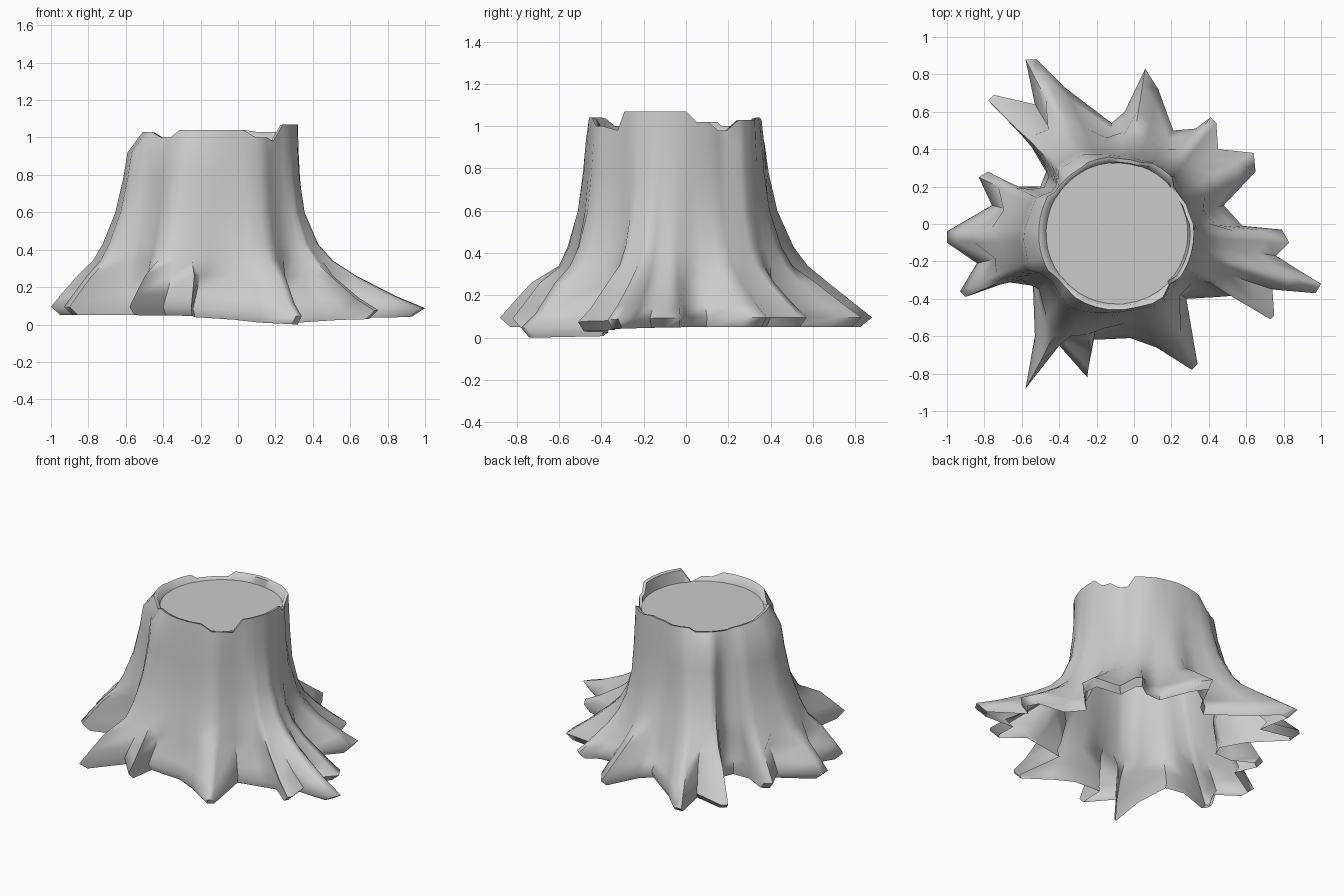
import bpy, bmesh, math
from mathutils import Vector

if "Cube" in bpy.data.objects:
    bpy.data.objects.remove(bpy.data.objects["Cube"])

C = Vector((-0.09, -0.05))   # trunk axis
R_TOP = 0.395

# Root outline on the ground, counter-clockwise from the right
OUTLINE = [(1.0, -.32), (.87, -.24), (.76, -.17), (.83, -.10), (.79, -.03), (.58, -.01), (.48, .10),
           (.65, .28), (.64, .38), (.45, .40), (.44, .54), (.41, .57), (.33, .51), (.21, .50),
           (.13, .72), (.06, .83), (-.05, .60), (-.12, .54), (-.37, .73), (-.52, .88), (-.58, .88),
           (-.53, .64), (-.75, .69), (-.78, .66), (-.57, .45), (-.47, .28), (-.50, .20), (-.63, .20),
           (-.78, .28), (-.83, .25), (-.76, .10), (-1.0, -.04), (-1.0, -.10), (-.84, -.21),
           (-.93, -.36), (-.90, -.39), (-.68, -.31), (-.54, -.33), (-.53, -.60), (-.58, -.88),
           (-.40, -.65), (-.25, -.82), (-.24, -.62), (-.02, -.61), (.12, -.66), (.31, -.78),
           (.34, -.75), (.28, -.40), (.45, -.39), (.58, -.38), (.73, -.51), (.75, -.49),
           (.74, -.35), (.97, -.37)]
# Broken bark plates: start angle, rim height, outward step
PLATES = [(-180, 1.03, .02), (-147, 1.0, 0), (-130, 1.04, .01), (-72, 1.0, .02), (-45, .98, -.01),
          (-38, 1.07, .01), (8, 1.02, 0), (24, .98, -.01), (45, 1.03, .02), (70, 1.04, 0),
          (95, 1.03, .01), (115, 1.0, 0), (150, 1.02, .02)]
# Flare levels: height, spread towards the outline, smoothing passes
LEVELS = [(.05, .90, 0), (.095, 1, 0), (.16, .83, 0), (.26, .58, 0), (.34, .43, 1), (.43, .30, 1),
          (.60, .16, 1), (.78, .09, 1), (.92, .06, 1)]


def smooth(pts, passes):
    for _ in range(passes):
        pts = [pts[i - 1] * .25 + p * .5 + pts[(i + 1) % len(pts)] * .25 for i, p in enumerate(pts)]
    return pts


def finish(bm, name):
    bmesh.ops.recalc_face_normals(bm, faces=bm.faces)
    me = bpy.data.meshes.new(name)
    bm.to_mesh(me)
    bm.free()
    ob = bpy.data.objects.new(name, me)
    bpy.context.collection.objects.link(ob)
    bpy.ops.object.select_all(action='DESELECT')
    ob.select_set(True)
    bpy.context.view_layer.objects.active = ob
    bpy.ops.object.shade_smooth_by_angle(angle=math.radians(65))


ground = [Vector(p) for p in OUTLINE]
dirs = [d.normalized() for d in smooth([(p - C).normalized() for p in ground], 3)]
angles = [math.atan2(d.y, d.x) for d in dirs]
plates = [[p for p in PLATES if p[0] <= math.degrees(a)][-1] for a in angles]

# Bark shell: flaring roots rising to the trunk, open underneath
bm = bmesh.new()
rings = []
for z, f, n in LEVELS:
    ring = []
    for p, d, a, pl in zip(smooth(ground, n), dirs, angles, plates):
        power = 1 + .4 * math.cos(a) + .15 * min(0, math.sin(a))
        spread = f if z < .11 else f ** power
        base = C + d * (R_TOP + pl[2] * min(1, z * 1.3))
        q = base.lerp(p, spread)
        low = .05 * max(0, math.cos(a + 1.0)) ** 6   # front right root sinks lowest
        ring.append(bm.verts.new((q.x, q.y, z - low * (z < .2))))
    rings.append(ring)
# Jagged rim folding inward to the cut
for r, dz in ((R_TOP + .005, 0), (R_TOP - .015, -.005), (R_TOP - .02, None)):
    ring = []
    for d, pl in zip(dirs, plates):
        q = C + d * (r + pl[2] * (dz is not None))
        ring.append(bm.verts.new((q.x, q.y, .97 if dz is None else pl[1] + dz)))
    rings.append(ring)
N = len(ground)
for lo, hi in zip(rings, rings[1:]):
    for i in range(N):
        j = (i + 1) % N
        bm.faces.new((lo[i], lo[j], hi[j], hi[i]))
finish(bm, "bark_and_roots")

# Flat cut face of the stump
bm = bmesh.new()
bm.faces.new([bm.verts.new((*(C + d * (R_TOP - .015)), .985)) for d in dirs])
finish(bm, "cut_top")
